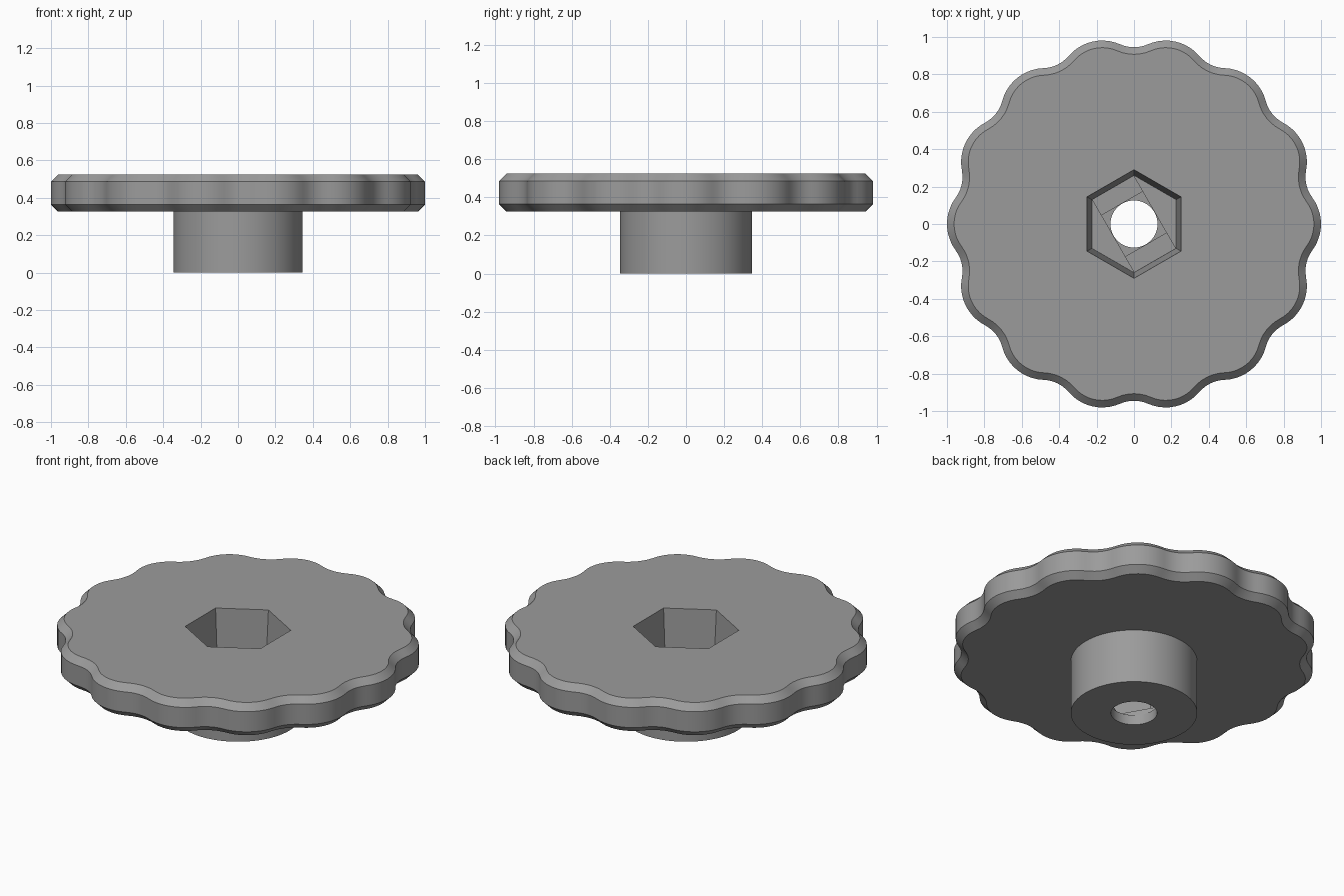
import bpy, bmesh, math
from math import cos, sin, pi

if "Cube" in bpy.data.objects:
    bpy.data.objects.remove(bpy.data.objects["Cube"])

LOBES = 14
HALF = pi / LOBES              # half the angle between lobes
LOBE_C, LOBE_R = 0.764, 0.236  # lobe arc centre distance and radius
DIP_C, DIP_R = 1.128, 0.183    # hollow arc centre distance and radius
HUB_R = 0.346
DISC_Z, TOP_Z, CHAMFER = 0.326, 0.524, 0.038

grey = bpy.data.materials.new("grey plastic")
grey.diffuse_color = (0.33, 0.33, 0.33, 1)
grey.use_nodes = True
grey.node_tree.nodes["Principled BSDF"].inputs["Base Color"].default_value = grey.diffuse_color


def loft(name, rings):
    """Closed solid through rings of equal point count."""
    bm = bmesh.new()
    loops = [[bm.verts.new(p) for p in ring] for ring in rings]
    n = len(loops[0])
    for a, b in zip(loops, loops[1:]):
        for i in range(n):
            j = (i + 1) % n
            bm.faces.new((a[i], a[j], b[j], b[i]))
    bm.faces.new(loops[0][::-1])
    bm.faces.new(loops[-1])
    bmesh.ops.recalc_face_normals(bm, faces=bm.faces)
    me = bpy.data.meshes.new(name)
    bm.to_mesh(me)
    bm.free()
    me.materials.append(grey)
    ob = bpy.data.objects.new(name, me)
    bpy.context.collection.objects.link(ob)
    return ob


def outline(inset):
    """Scalloped grip outline: lobe arcs joined by tangent hollow arcs."""
    phi = math.atan2(DIP_C * sin(HALF), DIP_C * cos(HALF) - LOBE_C)
    pts = []
    for k in range(LOBES):
        a = 2 * HALF * k
        for i in range(10):
            t = a - phi + 2 * phi * i / 10
            r = LOBE_R - inset
            pts.append((LOBE_C * cos(a) + r * cos(t), LOBE_C * sin(a) + r * sin(t)))
        for i in range(6):
            t = a + pi + phi + (2 * HALF - 2 * phi) * i / 6
            r = DIP_R + inset
            pts.append((DIP_C * cos(a + HALF) + r * cos(t),
                        DIP_C * sin(a + HALF) + r * sin(t)))
    return pts


def at(pts, z):
    return [(x, y, z) for x, y in pts]


def polygon(n, r, start=0.0):
    return [(r * cos(start + 2 * pi * i / n), r * sin(start + 2 * pi * i / n)) for i in range(n)]


def rectangle(length, width, turn):
    c, s = cos(turn), sin(turn)
    return [(u * length / 2 * c - v * width / 2 * s, u * length / 2 * s + v * width / 2 * c)
            for u, v in ((-1, -1), (1, -1), (1, 1), (-1, 1))]


# knob body: hub and chamfered scalloped disc in one loft
full, inner = outline(0), outline(CHAMFER)
hub = [(HUB_R * cos(t), HUB_R * sin(t)) for t in (math.atan2(y, x) for x, y in full)]
knob = loft("knob", [at(hub, 0), at(hub, DISC_Z), at(inner, DISC_Z),
                     at(full, DISC_Z + CHAMFER), at(full, TOP_Z - CHAMFER), at(inner, TOP_Z)])

# cutters: bolt hole, two shallow steps, tapered hexagonal nut socket
hole = polygon(64, 0.126)
square = rectangle(0.254, 0.254, 2 * pi / 3)
slot = rectangle(0.448, 0.254, 2 * pi / 3)
cutters = [
    loft("nut_socket_cutter", [at(polygon(6, 0.26, pi / 6), 0.09),
                               at(polygon(6, 0.2953, pi / 6), 0.60)]),
    loft("slot_step_cutter", [at(slot, 0.075), at(slot, 0.15)]),
    loft("square_step_cutter", [at(square, 0.06), at(square, 0.2)]),
    loft("bolt_hole_cutter", [at(hole, -0.1), at(hole, 0.25)]),
]
for c in cutters:
    c.hide_render = True
    mod = knob.modifiers.new(c.name, 'BOOLEAN')
    mod.operation = 'DIFFERENCE'
    mod.solver = 'EXACT'
    mod.object = c

# bake the cuts and drop the cutters
dg = bpy.context.evaluated_depsgraph_get()
cut = bpy.data.meshes.new_from_object(knob.evaluated_get(dg))
knob.modifiers.clear()
knob.data = cut
for c in cutters:
    bpy.data.objects.remove(c)

# smooth arcs, sharp chamfers
bpy.context.view_layer.objects.active = knob
knob.select_set(True)
bpy.ops.object.shade_smooth_by_angle(angle=math.radians(30))
